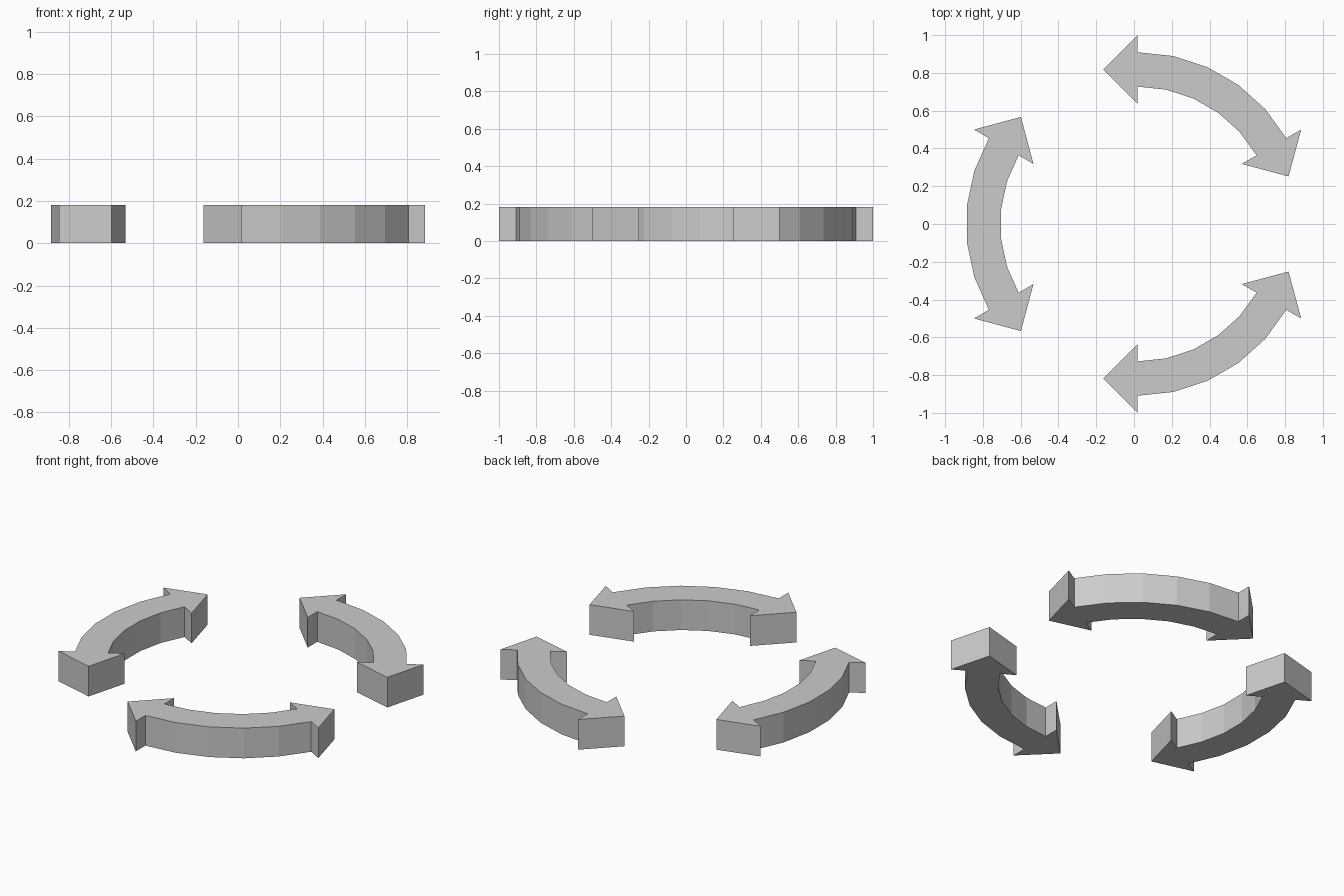
import bpy, bmesh
from math import radians, cos, sin
from mathutils import Vector

if "Cube" in bpy.data.objects:
    bpy.data.objects.remove(bpy.data.objects["Cube"])

U = 1 / 11                 # design unit: outer head radius is 11 units
HEIGHT = 2 * U
RING_X = 0.019             # ring centre that centres the bounding box
STEPS = [-30, -18, -6, 6, 18, 30]


def polar(radius, deg):
    return Vector((radius * cos(radians(deg)), radius * sin(radians(deg)), 0))


def head(deg, sign):
    # outer corner, tip, inner corner of one arrowhead
    tangent = polar(2 * U * sign, deg + 90)
    return [polar(11 * U, deg), polar(9 * U, deg) + tangent, polar(7 * U, deg)]


def double_arrow(name, centre_deg):
    # closed outline: outer arc, head, inner arc, opposite head
    outline = [polar(10 * U, a) for a in STEPS]
    outline += head(30, 1)
    outline += [polar(8 * U, a) for a in reversed(STEPS)]
    outline += reversed(head(-30, -1))

    bm = bmesh.new()
    base = bm.faces.new([bm.verts.new(p) for p in outline])
    solid = bmesh.ops.extrude_face_region(bm, geom=[base], use_keep_orig=True)
    top = [v for v in solid["geom"] if isinstance(v, bmesh.types.BMVert)]
    bmesh.ops.translate(bm, verts=top, vec=(0, 0, HEIGHT))
    bmesh.ops.recalc_face_normals(bm, faces=bm.faces)
    mesh = bpy.data.meshes.new(name)
    bm.to_mesh(mesh)
    bm.free()

    obj = bpy.data.objects.new(name, mesh)
    obj.location.x = RING_X
    obj.rotation_euler.z = radians(centre_deg)
    bpy.context.collection.objects.link(obj)


# Three curved double-headed arrows around the ring
for name, angle in (("back_arrow", 60), ("left_arrow", 180), ("front_arrow", 300)):
    double_arrow(name, angle)
